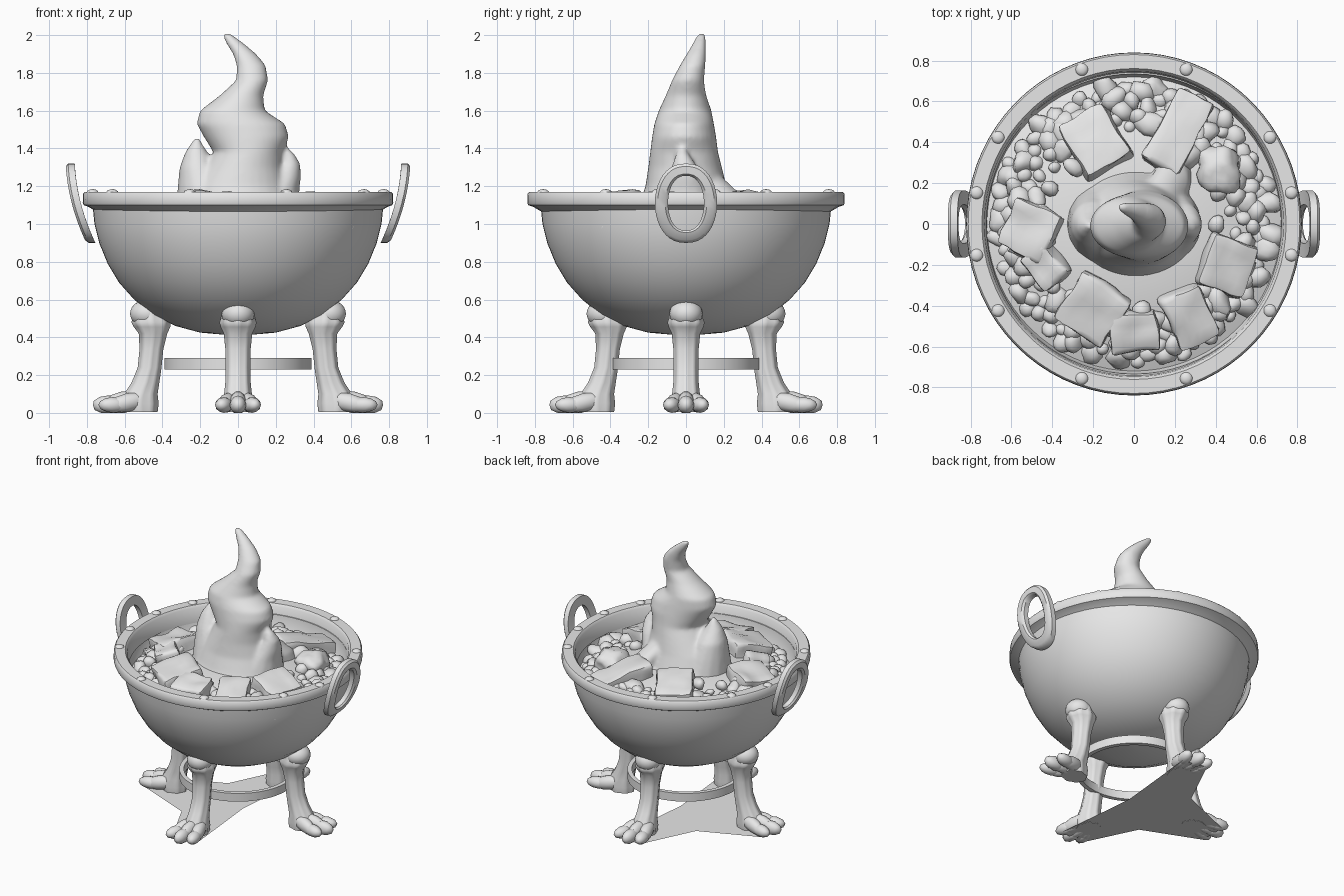
import bpy, bmesh, random
from math import sin, cos, pi, radians, hypot
from mathutils import Matrix, Vector, noise

random.seed(4)
if "Cube" in bpy.data.objects:
    bpy.data.objects.remove(bpy.data.objects["Cube"])

grey = bpy.data.materials.new("plain_grey")
grey.use_nodes = True
grey.diffuse_color = (0.8, 0.8, 0.8, 1)
grey.node_tree.nodes["Principled BSDF"].inputs["Base Color"].default_value = (0.8, 0.8, 0.8, 1)


def finish(name, bm, angle=40):
    bmesh.ops.recalc_face_normals(bm, faces=bm.faces)
    mesh = bpy.data.meshes.new(name)
    bm.to_mesh(mesh)
    bm.free()
    mesh.materials.append(grey)
    mesh.shade_smooth()
    mesh.set_sharp_from_angle(angle=radians(angle))
    obj = bpy.data.objects.new(name, mesh)
    bpy.context.collection.objects.link(obj)
    return obj


def skin(bm, rings, closed=False):
    """Join rings of points with quads, capping the ends unless closed."""
    rows = [[bm.verts.new(p) for p in ring] for ring in rings]
    pairs = list(zip(rows, rows[1:])) + ([(rows[-1], rows[0])] if closed else [])
    n = len(rows[0])
    for a, b in pairs:
        for i in range(n):
            bm.faces.new((a[i], a[(i + 1) % n], b[(i + 1) % n], b[i]))
    if not closed:
        bm.faces.new(rows[0][::-1])
        bm.faces.new(rows[-1])


def loft(bm, sections, n=16, flute=0.0):
    """Skin horizontal ellipses given as (x, y, z, rx, ry)."""
    rings = []
    for x, y, z, rx, ry in sections:
        ring = []
        for i in range(n):
            a = 2 * pi * i / n
            k = 1 + flute * cos(8 * a)
            ring.append((x + rx * k * cos(a), y + ry * k * sin(a), z))
        rings.append(ring)
    skin(bm, rings)


def lathe(name, profile, closed=False, stretch=1.0, n=72):
    bm = bmesh.new()
    skin(bm, [[(r * cos(2 * pi * i / n), r * stretch * sin(2 * pi * i / n), z)
               for i in range(n)] for r, z in profile], closed)
    return finish(name, bm)


def ball(bm, centre, size, turn=0.0, tilt=0.0, detail=2, rough=0.0):
    m = (Matrix.Translation(centre) @ Matrix.Rotation(turn, 4, 'Z')
         @ Matrix.Rotation(tilt, 4, 'Y') @ Matrix.Diagonal((*size, 1)))
    verts = bmesh.ops.create_icosphere(bm, subdivisions=detail, radius=1, matrix=m)["verts"]
    c = Vector(centre)
    for v in verts if rough else []:
        v.co = c + (v.co - c) * (1 + rough * noise.noise(v.co * 14))


# Bowl and its heavy rim
lathe("bowl", [(0.03, 0.41), (0.2, 0.425), (0.33, 0.46), (0.45, 0.52), (0.55, 0.6),
               (0.63, 0.69), (0.69, 0.79), (0.735, 0.9), (0.76, 1.0), (0.77, 1.1),
               (0.735, 1.1), (0.72, 0.97), (0.66, 0.9)])
lathe("rim", [(0.765, 1.075), (0.79, 1.09), (0.817, 1.1), (0.822, 1.112), (0.82, 1.16),
              (0.812, 1.17), (0.745, 1.17), (0.732, 1.155), (0.722, 1.05)], True, 1.022)

# Rivets on the rim
bm = bmesh.new()
for deg in (11, 32, 71):
    for sx in (1, -1):
        for sy in (1, -1):
            ball(bm, (sx * 0.785 * cos(radians(deg)), sy * 0.8 * sin(radians(deg)), 1.165),
                 (0.033, 0.033, 0.02))
finish("rim_rivets", bm)

# Oval handles that lean outward
for side, label in ((1, "left"), (-1, "right")):
    bm = bmesh.new()
    rings = []
    for i in range(40):
        a = 2 * pi * i / 40
        ring = []
        for ry, rz, dx in ((0.165, 0.21, -0.02), (0.165, 0.21, 0.015), (0.15, 0.195, 0.028),
                           (0.11, 0.155, 0.028), (0.095, 0.145, 0.015), (0.095, 0.145, -0.02)):
            ca, sa = cos(a), sin(a)
            y = ry * abs(ca) ** 0.85 * (1 if ca > 0 else -1)
            z = rz * sa
            ring.append((side * (0.852 + 0.26 * z - 0.5 * z * z + dx), y, 1.11 + z))
        rings.append(ring)
    skin(bm, rings, True)
    finish(label + "_handle", bm)

# Legs with knob, collar, fluted shaft and three-toed paw
for name, deg, shift in (("left_leg", 0, 0), ("back_leg", 90, -0.045),
                         ("right_leg", 180, 0), ("front_leg", 270, -0.045)):
    bm = bmesh.new()
    loft(bm, [(0.52, 0, 0.006, 0.09, 0.075), (0.525, 0, 0.05, 0.1, 0.08),
              (0.515, 0, 0.1, 0.085, 0.07), (0.49, 0, 0.16, 0.07, 0.064),
              (0.468, 0, 0.24, 0.06, 0.062), (0.458, 0, 0.34, 0.06, 0.064),
              (0.45, 0, 0.42, 0.072, 0.072), (0.455, 0, 0.455, 0.092, 0.088),
              (0.46, 0, 0.48, 0.1, 0.094), (0.46, 0, 0.5, 0.092, 0.086),
              (0.46, 0, 0.56, 0.08, 0.08)], 32, 0.05)
    ball(bm, (0.48, 0, 0.525), (0.092, 0.088, 0.075), detail=3)
    for t, reach, height in ((-1, 0.66, 0.05), (0, 0.69, 0.058), (1, 0.66, 0.05)):
        ball(bm, (reach, t * 0.075, 0.042), (0.082, 0.044, height - 0.008), turn=t * 0.25)
        ball(bm, (reach - 0.08, t * 0.055, 0.055), (0.12, 0.045, height), turn=t * 0.3, tilt=0.2)
    for v in bm.verts:
        v.co.z = max(v.co.z, 0)
        v.co.x += shift
    bm.transform(Matrix.Rotation(radians(deg), 4, 'Z'))
    finish(name, bm, 50)

# Ring bracing the legs, and the flat sheet under three feet
lathe("brace_ring", [(0.36, 0.23), (0.39, 0.23), (0.39, 0.29), (0.36, 0.29)], True)
bm = bmesh.new()
outline = [(0.1, -0.62), (0.04, 0), (0.1, 0.62), (-0.08, 0.66), (-0.27, 0.27),
           (-0.68, 0.1), (-0.68, -0.1), (-0.27, -0.27), (-0.08, -0.66)]
bm.faces.new([bm.verts.new((x, y, 0.008)) for x, y in outline])
finish("floor_sheet", bm)

# Bed of embers under the coals
lathe("ember_bed", [(0.725, 0.97), (0.6, 1.02), (0.45, 1.06), (0.3, 1.09), (0.05, 1.1)])

# Loose small coals
bm = bmesh.new()
for i in range(190):
    a = i * 2.39996
    r = 0.4 + 0.28 * ((i + 0.5) / 190) ** 0.6
    s = random.uniform(0.03, 0.062)
    ball(bm, (r * cos(a), r * sin(a), 1.125 - 0.15 * (r - 0.3) / 0.4 + random.uniform(-0.01, 0.02)),
         (s * random.uniform(0.9, 1.4), s, s * 0.9), random.uniform(0, pi),
         random.uniform(-0.5, 0.5), 2, 0.5)
ball(bm, (0.42, 0.27, 1.08), (0.11, 0.13, 0.08), 0.4, 0.2, 3, 0.3)
finish("small_coals", bm, 60)

# Large slab coals tilting down toward the bowl wall
slabs = [(-0.19, 0.4, 0.25, 0.3, 30), (0.21, 0.45, 0.2, 0.4, -28), (-0.5, -0.03, 0.25, 0.26, -25),
         (-0.43, -0.2, 0.16, 0.2, 40), (-0.2, -0.41, 0.28, 0.28, -35), (0.0, -0.52, 0.23, 0.2, 5),
         (0.27, -0.45, 0.21, 0.28, 25), (0.45, -0.2, 0.24, 0.26, -20)]
for i, (x, y, w, d, turn) in enumerate(slabs):
    bm = bmesh.new()
    bmesh.ops.create_cube(bm, size=1, matrix=Matrix.Diagonal((w, d, 0.15, 1)))
    bmesh.ops.bevel(bm, geom=bm.edges[:], offset=0.022, segments=2, affect='EDGES', profile=0.6)
    bmesh.ops.subdivide_edges(bm, edges=[e for e in bm.edges if e.calc_length() > 0.1],
                              cuts=4, use_grid_fill=True)
    bm.transform(Matrix.Rotation(radians(turn), 4, 'Z'))
    r = hypot(x, y)
    lean = Matrix.Rotation(0.22, 4, Vector((-y / r, x / r, 0)))
    bm.transform(Matrix.Translation((x, y, 1.075 - 0.2 * (r - 0.45))) @ lean)
    for v in bm.verts:
        v.co += noise.noise_vector(v.co * 9) * 0.018
    finish("slab_coal_%d" % (i + 1), bm, 50)

# Swirling flame: main tongue, two side licks and flared foot, fused together
bm = bmesh.new()
loft(bm, [(0.0, 0, 1.0, 0.35, 0.3), (0.01, 0, 1.1, 0.3, 0.25), (0.01, 0, 1.2, 0.26, 0.215),
          (0.03, -0.005, 1.3, 0.21, 0.195), (0.055, -0.01, 1.38, 0.185, 0.18),
          (0.045, -0.01, 1.46, 0.225, 0.17), (0.015, -0.01, 1.53, 0.235, 0.158),
          (-0.03, -0.005, 1.6, 0.172, 0.14), (0.018, 0, 1.68, 0.115, 0.108),
          (0.075, 0.01, 1.76, 0.085, 0.085), (0.07, 0.035, 1.84, 0.077, 0.068),
          (0.035, 0.055, 1.9, 0.062, 0.052), (-0.01, 0.07, 1.95, 0.05, 0.038),
          (-0.055, 0.082, 2.0, 0.028, 0.025), (-0.07, 0.085, 2.015, 0.012, 0.012)], 32)
loft(bm, [(-0.15, 0, 1.05, 0.18, 0.2), (-0.18, 0, 1.2, 0.14, 0.15), (-0.21, 0, 1.3, 0.1, 0.11),
          (-0.22, -0.01, 1.38, 0.06, 0.06), (-0.22, -0.01, 1.43, 0.028, 0.03),
          (-0.215, -0.01, 1.46, 0.01, 0.01)])
loft(bm, [(0.15, 0, 1.05, 0.18, 0.2), (0.2, 0, 1.18, 0.125, 0.14), (0.245, 0, 1.25, 0.09, 0.1),
          (0.275, -0.01, 1.32, 0.055, 0.06), (0.268, -0.02, 1.37, 0.032, 0.035),
          (0.25, -0.02, 1.41, 0.01, 0.012)])
loft(bm, [(0.2, 0.26, 1.0, 0.1, 0.14), (0.18, 0.2, 1.13, 0.09, 0.12), (0.1, 0.1, 1.25, 0.08, 0.09)])
flame = finish("flame", bm, 180)
remesh = flame.modifiers.new("fuse", 'REMESH')
remesh.mode = 'VOXEL'
remesh.voxel_size = 0.012
remesh.use_smooth_shade = True
soft = flame.modifiers.new("soften", 'SMOOTH')
soft.factor = 0.5
soft.iterations = 12
